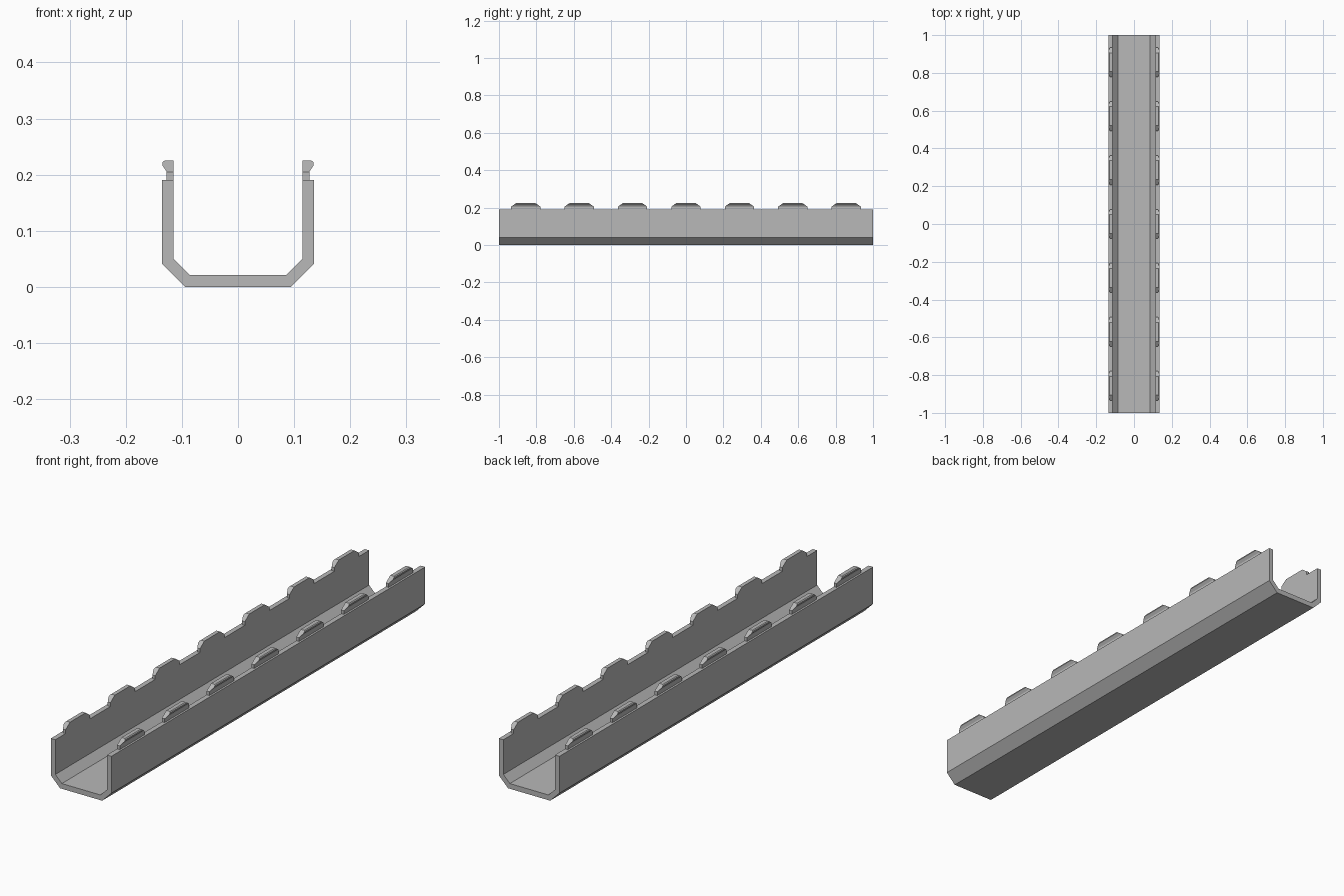
import bpy, bmesh

if "Cube" in bpy.data.objects:
    bpy.data.objects.remove(bpy.data.objects["Cube"])

grey = bpy.data.materials.new("grey plastic")
grey.diffuse_color = (0.48, 0.48, 0.48, 1)
grey.use_nodes = True
grey.node_tree.nodes["Principled BSDF"].inputs["Base Color"].default_value = grey.diffuse_color


def make_object(name, bm):
    bmesh.ops.recalc_face_normals(bm, faces=bm.faces)
    mesh = bpy.data.meshes.new(name)
    bm.to_mesh(mesh)
    bm.free()
    mesh.materials.append(grey)
    obj = bpy.data.objects.new(name, mesh)
    bpy.context.collection.objects.link(obj)
    return obj


# Trunking channel: U-shaped profile with chamfered corners, swept along y
half = [(0.086, 0.021), (0.115, 0.05), (0.115, 0.19),
        (0.135, 0.19), (0.135, 0.041), (0.094, 0.0)]
profile = half + [(-x, z) for x, z in reversed(half)]
bm = bmesh.new()
face = bm.faces.new([bm.verts.new((x, -1, z)) for x, z in profile])
swept = bmesh.ops.extrude_face_region(bm, geom=[face], use_keep_orig=True)
moved = [v for v in swept["geom"] if isinstance(v, bmesh.types.BMVert)]
bmesh.ops.translate(bm, verts=moved, vec=(0, 2, 0))
make_object("channel", bm)

# Snap clips: a neck and a hooked head whose ends slope in towards the top
NECK_TOP, TOP = 0.205, 0.225
clip = [(0.115, 0.19), (0.127, 0.19), (0.127, NECK_TOP), (0.135, 0.217),
        (0.1345, 0.222), (0.131, TOP), (0.115, TOP), (0.115, NECK_TOP)]


def half_length(z):
    return 0.078 - 0.028 * max(0, z - NECK_TOP) / (TOP - NECK_TOP)


def add_clip(bm, y):
    ends = [[bm.verts.new((x, y + s * half_length(z), z)) for x, z in clip]
            for s in (-1, 1)]
    n = len(clip)
    for i in range(n):
        j = (i + 1) % n
        bm.faces.new((ends[0][i], ends[0][j], ends[1][j], ends[1][i]))
    for e in ends:
        bm.faces.new((e[0], e[1], e[2], e[7]))   # neck end
        bm.faces.new(e[2:8])                     # sloped head end


bm = bmesh.new()
for i in range(7):
    add_clip(bm, (i - 3) * 0.2855)
clips = make_object("snap_clips", bm)
clips.modifiers.new("both walls", 'MIRROR')
